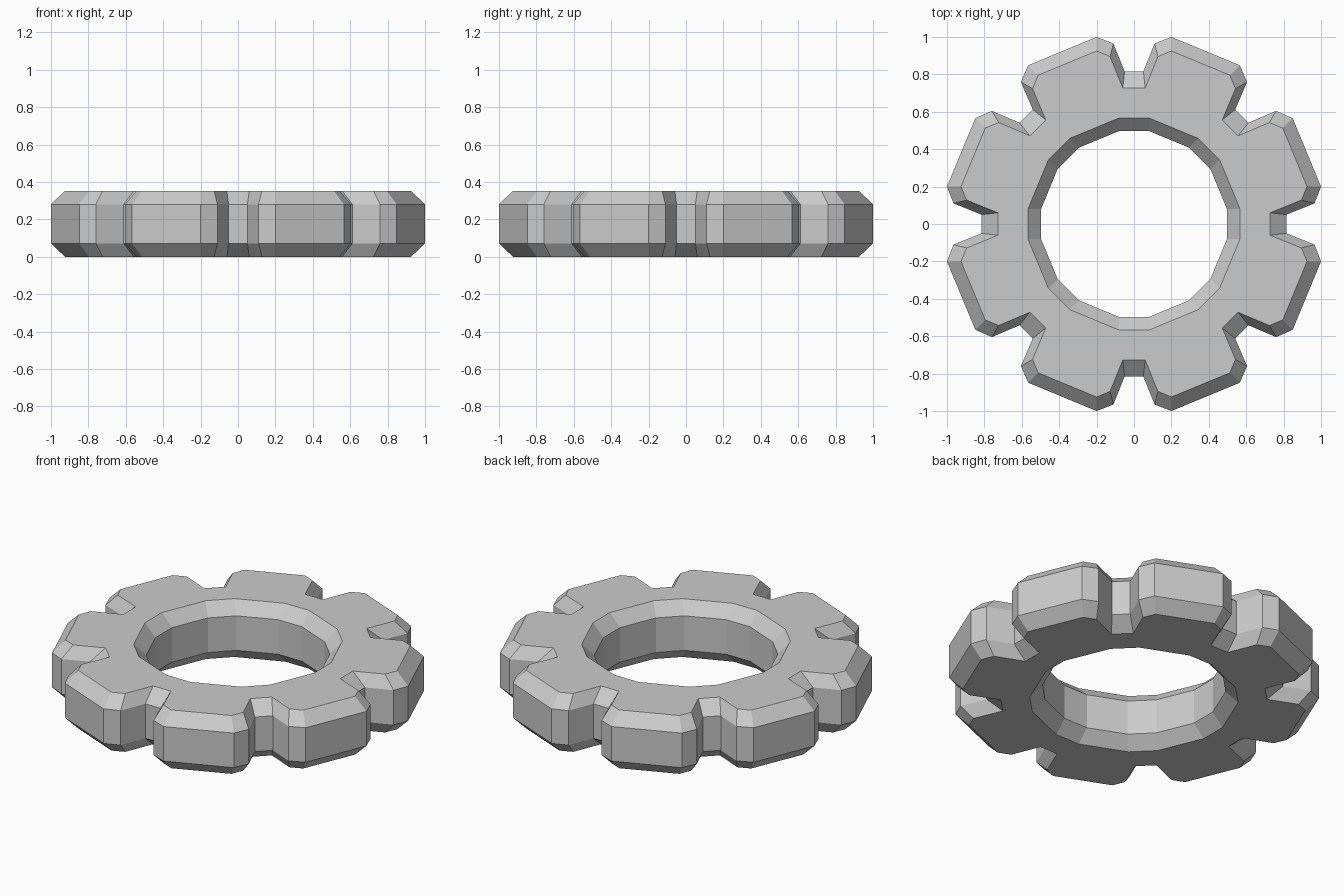
import bpy, bmesh
from mathutils import Matrix
from math import radians

if "Cube" in bpy.data.objects:
    bpy.data.objects.remove(bpy.data.objects["Cube"])

H, B = 0.353, 0.072   # thickness and bevel height

# Half profiles of one 45-degree sector, from the notch centre outward (mirrored in x)
rim_wide = [(0.05, 0.815), (0.11, 0.965), (0.20, 1.0)]
rim_face = [(0.06, 0.727), (0.128, 0.895), (0.20, 0.925)]
hole_face = [(0.08, 0.567)]
hole_wall = [(0.08, 0.497)]

bm = bmesh.new()


def ring(half, z):
    """Eightfold loop of vertices at height z, running clockwise."""
    sector = [(-x, y) for x, y in reversed(half)] + half
    return [bm.verts.new(Matrix.Rotation(radians(-45 * k), 3, 'Z') @ bm_vec(x, y, z))
            for k in range(8) for x, y in sector]


def bm_vec(x, y, z):
    from mathutils import Vector
    return Vector((x, y, z))


def bridge(a, b):
    n = len(a)
    for i in range(n):
        j = (i + 1) % n
        bm.faces.new((a[i], a[j], b[j], b[i]))


def flat_face(outer, inner):
    """Flat annulus between the notched rim and the hole, sector by sector."""
    for k in range(8):
        o, i = outer[6 * k:6 * k + 6], inner[2 * k:2 * k + 2]
        bm.faces.new(o + i[::-1])
        bm.faces.new((o[-1], outer[(6 * k + 6) % 48], inner[(2 * k + 2) % 16], i[1]))


# Notched rim, bottom to top
rim = [ring(p, z) for p, z in ((rim_face, 0), (rim_wide, B), (rim_wide, H - B), (rim_face, H))]
# Central hole, bottom to top
hole = [ring(p, z) for p, z in ((hole_face, 0), (hole_wall, B), (hole_wall, H - B), (hole_face, H))]
for loops in (rim, hole):
    for a, b in zip(loops, loops[1:]):
        bridge(a, b)
# Top and bottom faces
flat_face(rim[0], hole[0])
flat_face(rim[3], hole[3])

bmesh.ops.recalc_face_normals(bm, faces=bm.faces)
mesh = bpy.data.meshes.new("notched_ring")
bm.to_mesh(mesh)
bm.free()
bpy.context.collection.objects.link(bpy.data.objects.new("notched_ring", mesh))
